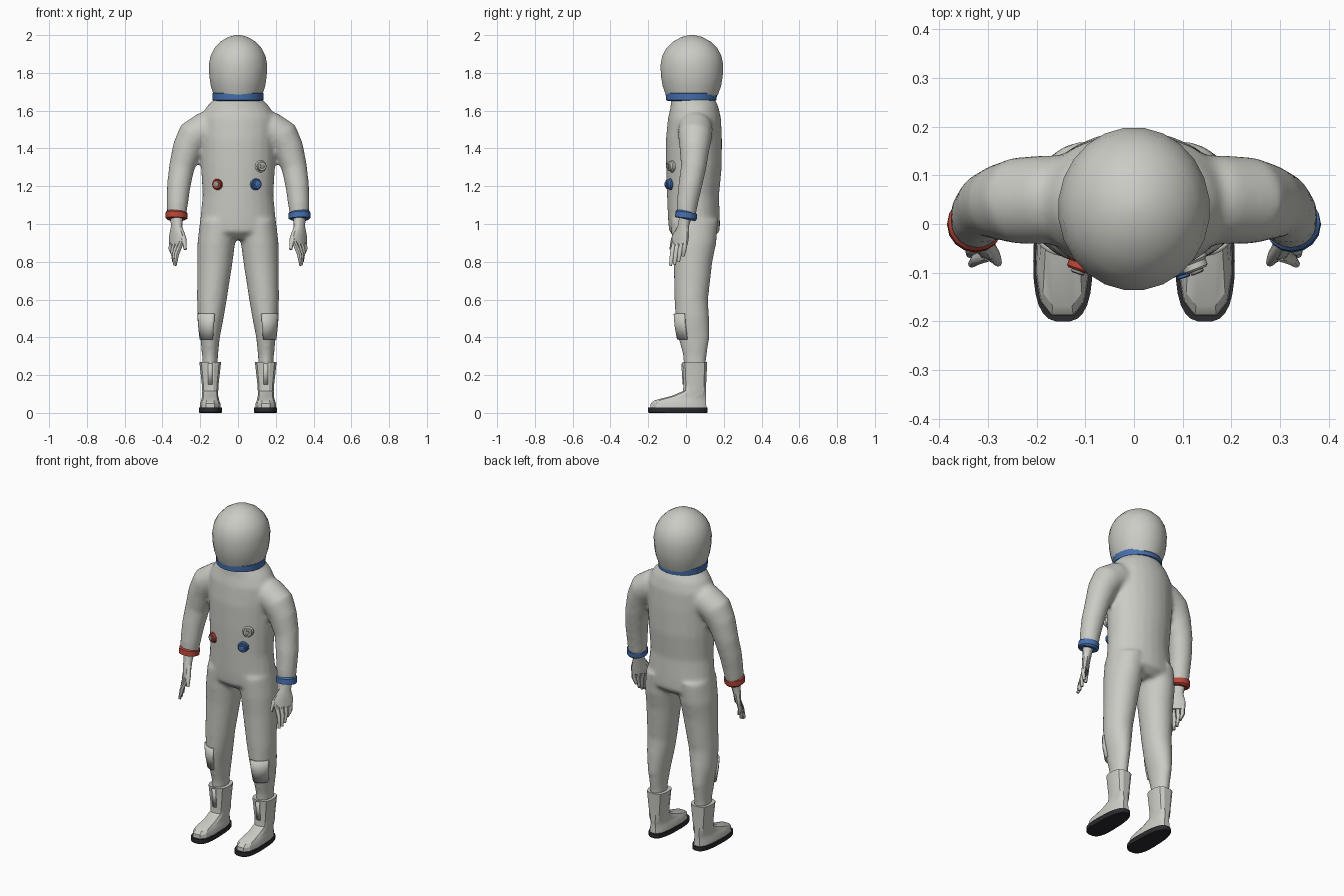
import bpy, bmesh
from math import sin, cos, pi, radians
from mathutils import Vector

if "Cube" in bpy.data.objects:
    bpy.data.objects.remove(bpy.data.objects["Cube"])


def material(name, r, g, b):
    m = bpy.data.materials.new(name)
    m.use_nodes = True
    m.diffuse_color = (r, g, b, 1)
    m.node_tree.nodes["Principled BSDF"].inputs["Base Color"].default_value = (r, g, b, 1)
    return m


SUIT = material("suit grey", 0.6, 0.6, 0.56)
BLUE = material("blue", 0.06, 0.16, 0.42)
RED = material("red", 0.48, 0.06, 0.04)
DARK = material("dark rubber", 0.025, 0.025, 0.03)
METAL = material("port grey", 0.3, 0.3, 0.29)


def power(v, n):
    return (abs(v) ** (2 / n)) * (1 if v >= 0 else -1)


def oval(z, cx, cy, rx, ry, n=2.0, seg=24, taper=0.0):
    """Horizontal ring; taper narrows the back end."""
    pts = []
    for i in range(seg):
        a = 2 * pi * (i + 0.5) / seg
        c, s = power(cos(a), n), power(sin(a), n)
        pts.append(Vector((cx + rx * c * (1 - taper * (s + 1) / 2), cy + ry * s, z)))
    return pts


def sweep(path, seg=16, flat=1.0):
    """Rings square to a path of (x, y, z, radius)."""
    pts = [Vector(p[:3]) for p in path]
    rings = []
    for i, p in enumerate(pts):
        t = (pts[min(i + 1, len(pts) - 1)] - pts[max(i - 1, 0)]).normalized()
        ref = Vector((0, 0, 1)) if abs(t.y) > 0.8 else Vector((0, 1, 0))
        u = ref.cross(t).normalized()
        v = t.cross(u)
        r = path[i][3]
        rings.append([p + u * r * cos(2 * pi * k / seg) + v * r * flat * sin(2 * pi * k / seg)
                      for k in range(seg)])
    return rings


def add_loft(bm, rings, side=1, closed=True):
    rows = [[bm.verts.new((p.x * side, p.y, p.z)) for p in ring] for ring in rings]
    n = len(rows[0])
    for a, b in zip(rows, rows[1:]):
        for i in range(n if closed else n - 1):
            j = (i + 1) % n
            bm.faces.new((a[i], a[j], b[j], b[i]))
    if closed:
        bm.faces.new(rows[0])
        bm.faces.new(rows[-1])


def finish(name, bm, mat, angle=35):
    bmesh.ops.recalc_face_normals(bm, faces=bm.faces)
    me = bpy.data.meshes.new(name)
    bm.to_mesh(me)
    bm.free()
    me.materials.append(mat)
    ob = bpy.data.objects.new(name, me)
    bpy.context.collection.objects.link(ob)
    bpy.ops.object.select_all(action='DESELECT')
    ob.select_set(True)
    bpy.context.view_layer.objects.active = ob
    bpy.ops.object.shade_smooth_by_angle(angle=radians(angle))
    return ob


def part(name, rings, mat, side=1, closed=True, angle=35):
    bm = bmesh.new()
    add_loft(bm, rings, side, closed)
    return finish(name, bm, mat, angle)


# Suit body: torso, legs and arms fused into one soft skin
torso = [(0.92, 0.045, 0.1, 0.09), (0.96, 0.045, 0.2, 0.135), (1.03, 0.042, 0.2, 0.138),
         (1.15, 0.037, 0.188, 0.138), (1.3, 0.042, 0.196, 0.148), (1.45, 0.042, 0.2, 0.149),
         (1.56, 0.045, 0.2, 0.141), (1.62, 0.045, 0.168, 0.127), (1.67, 0.035, 0.12, 0.115)]
leg = [(1.02, 0.105, 0.045, 0.096, 0.125), (0.9, 0.115, 0.043, 0.1, 0.118),
       (0.8, 0.122, 0.037, 0.094, 0.103), (0.6, 0.138, 0.028, 0.079, 0.089),
       (0.5, 0.145, 0.033, 0.069, 0.09), (0.4, 0.148, 0.042, 0.052, 0.083),
       (0.3, 0.148, 0.047, 0.042, 0.062), (0.23, 0.148, 0.047, 0.04, 0.058)]
arm = [(0.1, 0.05, 1.51, 0.09), (0.18, 0.05, 1.5, 0.092), (0.235, 0.048, 1.465, 0.09),
       (0.268, 0.045, 1.4, 0.08), (0.298, 0.04, 1.3, 0.068), (0.314, 0.022, 1.2, 0.063),
       (0.321, 0.007, 1.11, 0.057), (0.325, 0, 1.04, 0.051)]
bm = bmesh.new()
add_loft(bm, [oval(z, 0, cy, rx, ry) for z, cy, rx, ry in torso])
for side in (1, -1):
    add_loft(bm, [oval(*r) for r in leg], side)
    add_loft(bm, sweep(arm, 20), side)
body = finish("suit_body", bm, SUIT, 180)
skin = body.modifiers.new("fuse", 'REMESH')
skin.mode = 'VOXEL'
skin.voxel_size = 0.012
skin.use_smooth_shade = True
soft = body.modifiers.new("soften", 'SMOOTH')
soft.factor = 0.5
soft.iterations = 8

# Helmet and collar ring
helmet = [(1.68, 0.128), (1.73, 0.145), (1.78, 0.153), (1.84, 0.156), (1.89, 0.147),
          (1.93, 0.127), (1.965, 0.094), (1.99, 0.052), (2.0, 0.012)]
part("helmet", [oval(z, 0, 0.031, r, r * 1.075) for z, r in helmet], SUIT, angle=60)
part("collar_ring", [oval(z, 0, 0.028, r, r) for z, r in
                     ((1.652, 0.125), (1.656, 0.135), (1.692, 0.137), (1.697, 0.127))], BLUE)

for side, label, cuff_mat in ((1, "left", BLUE), (-1, "right", RED)):
    # Wrist cuff
    cuff = [(0.324, 0.003, 1.063, 0.05), (0.3245, 0.002, 1.06, 0.058),
            (0.326, -0.001, 1.03, 0.058), (0.326, -0.002, 1.026, 0.05)]
    part(label + "_cuff", sweep(cuff, 16), cuff_mat, side)

    # Glove: palm turned half forward, four fingers and a thumb
    bm = bmesh.new()
    palm = []
    for z, cx, cy, wide, thick in ((1.035, 0.325, -0.003, 0.034, 0.03),
                                   (0.99, 0.325, -0.014, 0.032, 0.025),
                                   (0.94, 0.323, -0.028, 0.055, 0.021),
                                   (0.895, 0.325, -0.034, 0.055, 0.016)):
        palm.append([Vector((cx + 0.66 * p.x - 0.75 * p.y, cy + 0.75 * p.x + 0.66 * p.y, z))
                     for p in oval(0, 0, 0, wide, thick, 2.5, 10)])
    add_loft(bm, palm, side)
    tips = ((0.333, -0.082, 0.78), (0.337, -0.062, 0.785), (0.34, -0.04, 0.8), (0.343, -0.015, 0.83))
    for k, tip in enumerate(tips):
        base = Vector((0.325, -0.034, 0.905)) + Vector((0.66, 0.75, 0)) * (k * 0.027 - 0.04)
        mid = base.lerp(Vector(tip), 0.5) + Vector((0.008, 0, 0))
        add_loft(bm, sweep([(*base, 0.013), (*mid, 0.012), (*tip, 0.008)], 8), side)
    add_loft(bm, sweep([(0.305, -0.035, 0.97, 0.015), (0.287, -0.066, 0.92, 0.014),
                        (0.279, -0.08, 0.865, 0.008)], 8), side)
    finish(label + "_glove", bm, SUIT, 45)

    # Boot upper and shaft
    boot = [(0.025, -0.04, 0.06, 0.152), (0.05, -0.04, 0.058, 0.15), (0.066, -0.032, 0.052, 0.14),
            (0.09, 0.015, 0.046, 0.093), (0.115, 0.045, 0.044, 0.063),
            (0.15, 0.047, 0.046, 0.061), (0.27, 0.047, 0.06, 0.067)]
    part(label + "_boot", [oval(z, 0.147, cy, rx, ry, 2.8, 12, 0.18 if z < 0.1 else 0.05)
                           for z, cy, rx, ry in boot], SUIT, side, angle=28)
    # Raised lacing strip down the shaft front
    strip = [[Vector((0.147 + dx, y, z)) for dx in (-0.012, 0.012)]
             for y, z in ((-0.025, 0.262), (-0.018, 0.15))]
    ob = part(label + "_boot_strip", strip, SUIT, side, closed=False)
    ob.modifiers.new("thickness", 'SOLIDIFY').thickness = 0.008

    # Sole with a raised arch before the heel
    part(label + "_sole", [oval(z, 0.146, -0.043, rx, ry, 2.8, 28, 0.15) for z, rx, ry in
                           ((0, 0.062, 0.155), (0.004, 0.065, 0.158), (0.028, 0.065, 0.158))],
         DARK, side)

    # Thigh-side pocket patch wrapped on the front outer shin
    patch = []
    for z, cx, cy, rx, ry in ((0.525, 0.143, 0.032, 0.074, 0.092), (0.46, 0.146, 0.036, 0.066, 0.091),
                              (0.39, 0.148, 0.043, 0.055, 0.085)):
        patch.append([Vector((cx + rx * cos(a), cy + ry * sin(a), z))
                      for a in [radians(-105 + 10 * k) for k in range(9)]])
    ob = part(label + "_shin_patch", patch, SUIT, side, closed=False)
    thick = ob.modifiers.new("thickness", 'SOLIDIFY')
    thick.thickness = 0.012
    thick.offset = 0

# Chest hose ports: flange, collar and darker plug
for name, x, z, mat, plug in (("red_port", -0.102, 1.21, RED, METAL),
                              ("blue_port", 0.09, 1.21, BLUE, BLUE),
                              ("grey_port", 0.115, 1.305, SUIT, METAL)):
    out = Vector((x * 3.5, -1, 0)).normalized()
    start = Vector((x, -0.062 if abs(x) > 0.1 else -0.07, z))

    def spool(steps):
        return sweep([(*(start + out * d), r) for d, r in steps], 14)

    part(name, spool(((-0.02, 0.032), (0.015, 0.032), (0.02, 0.026), (0.032, 0.026), (0.036, 0.022))), mat)
    part(name + "_plug", spool(((0.03, 0.014), (0.041, 0.014), (0.043, 0.011))), plug)
